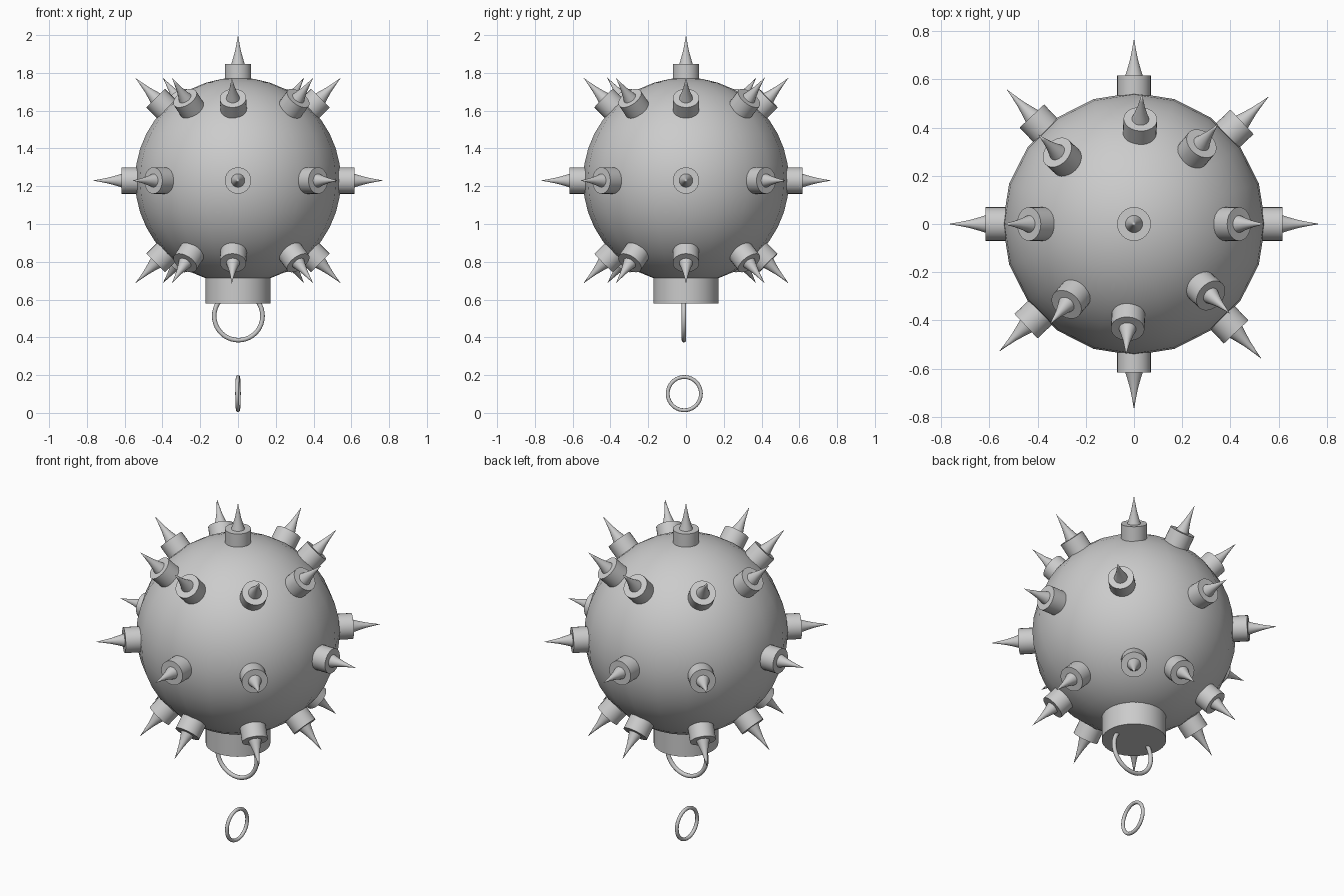
import bpy, bmesh, math
from mathutils import Vector, Matrix

if "Cube" in bpy.data.objects:
    bpy.data.objects.remove(bpy.data.objects["Cube"])

CENTRE = Vector((0, 0, 1.23))


def finish(obj, name):
    obj.name = name
    obj.data.name = name
    bpy.ops.object.select_all(action='DESELECT')
    obj.select_set(True)
    bpy.context.view_layer.objects.active = obj
    bpy.ops.object.shade_smooth_by_angle(angle=math.radians(35))
    return obj


def lathe_mesh(name, profile, segments):
    """Revolve (radius, height) points around z; zero radius makes a pole."""
    bm = bmesh.new()
    verts = [bm.verts.new((r, 0, z)) for r, z in profile]
    edges = [bm.edges.new(pair) for pair in zip(verts, verts[1:])]
    bmesh.ops.spin(bm, geom=verts + edges, cent=(0, 0, 0), axis=(0, 0, 1),
                   angle=2 * math.pi, steps=segments)
    bmesh.ops.remove_doubles(bm, verts=bm.verts, dist=1e-5)
    bmesh.ops.recalc_face_normals(bm, faces=bm.faces)
    mesh = bpy.data.meshes.new(name)
    bm.to_mesh(mesh)
    bm.free()
    return mesh


# Main ball
bpy.ops.mesh.primitive_uv_sphere_add(segments=20, ring_count=20, radius=0.545,
                                     location=CENTRE)
finish(bpy.context.object, "ball")

# Spike: round socket with a concave point, measured from the ball centre
socket = [(0, 0.525), (0.07, 0.525), (0.07, 0.617), (0, 0.617)]
point = [(0, 0.61), (0.038, 0.61), (0.027, 0.645), (0.016, 0.685),
         (0.008, 0.725), (0, 0.77)]
upper = [a + half for half in (0, 180) for a in (0, 50, 86.5, 137)]
middle = [a + quarter for quarter in (0, 90, 180, 270) for a in (0, 43.4)]
directions = [(90, 0)]
directions += [(0, a) for a in middle]
directions += [(lat, a) for lat in (45, -45) for a in upper]

for i, (lat, azimuth) in enumerate(directions):
    turn = (Matrix.Translation(CENTRE)
            @ Matrix.Rotation(math.radians(azimuth), 4, 'Z')
            @ Matrix.Rotation(math.radians(90 - lat), 4, 'Y'))
    for part, profile in (("spike_socket", socket), ("spike_point", point)):
        name = f"{part}_{i + 1}"
        obj = bpy.data.objects.new(name, lathe_mesh(name, profile, 24))
        bpy.context.collection.objects.link(obj)
        obj.matrix_world = turn
        finish(obj, name)

# Collar under the ball
bpy.ops.mesh.primitive_cylinder_add(vertices=32, radius=0.173, depth=0.135,
                                    location=(0, 0, 0.6475))
finish(bpy.context.object, "collar")


def ring(name, location, rotation, outer, thickness):
    bpy.ops.mesh.primitive_torus_add(
        major_radius=outer - thickness, minor_radius=thickness,
        major_segments=40, minor_segments=12, location=location,
        rotation=[math.radians(a) for a in rotation])
    finish(bpy.context.object, name)


# Hanging ring and loose link below it
ring("hanging_ring", (0.002, -0.011, 0.513), (90, 0, 0), 0.14, 0.012)
ring("loose_link", (0, -0.009, 0.102), (90, 0, 87), 0.098, 0.01)
